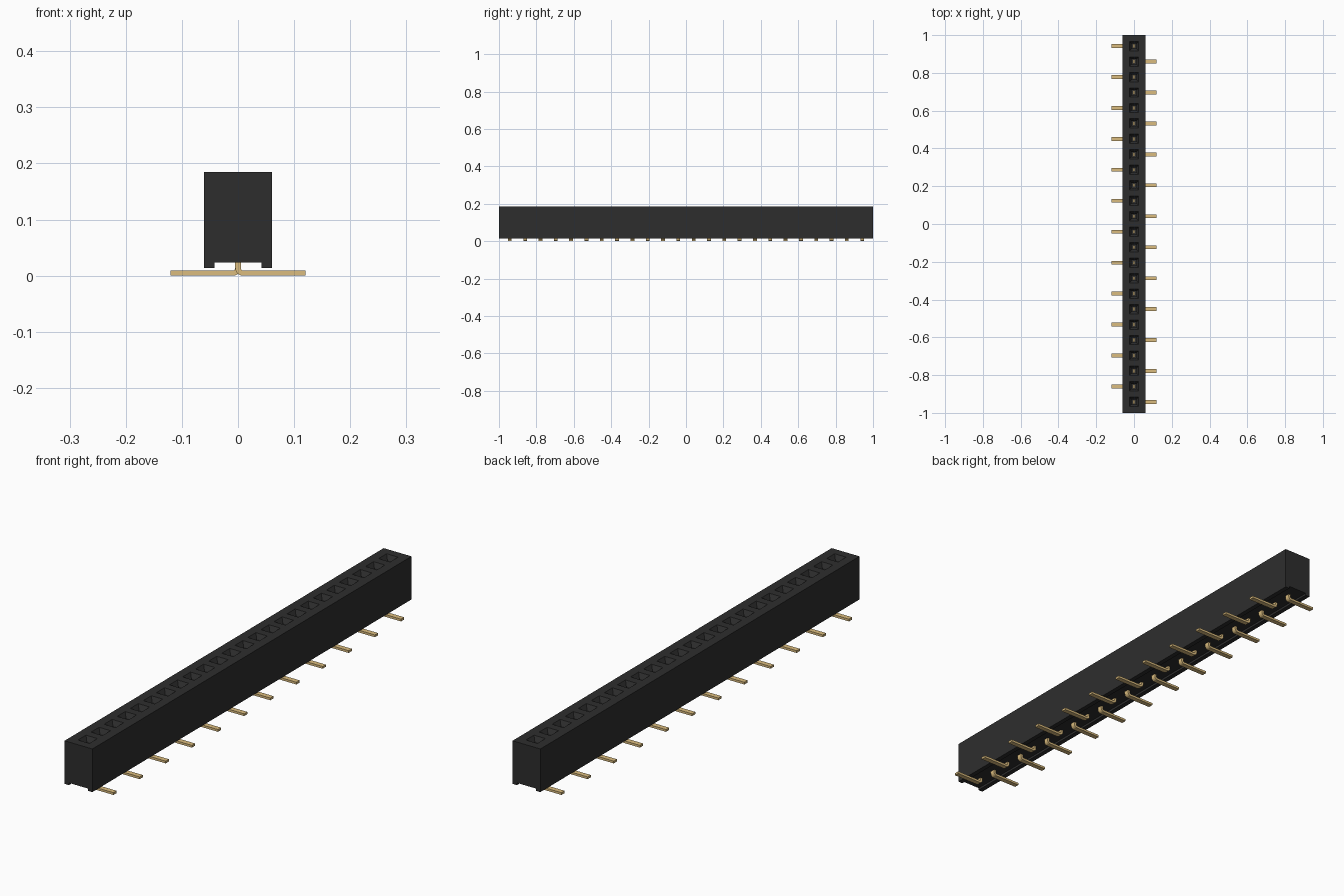
import bpy
import bmesh
import math
from mathutils import Vector

default = bpy.data.objects.get("Cube")
if default:
    bpy.data.objects.remove(default, do_unlink=True)

COUNT = 24
PITCH = 0.0819
TOP = 0.185


def material(name, color):
    m = bpy.data.materials.new(name)
    m.use_nodes = True
    m.diffuse_color = color
    m.node_tree.nodes["Principled BSDF"].inputs["Base Color"].default_value = color
    return m


black = material("black plastic", (0.027, 0.027, 0.027, 1))
gold = material("gold contact", (0.708, 0.504, 0.21, 1))


def new_object(name, bm, mat):
    bmesh.ops.recalc_face_normals(bm, faces=bm.faces)
    mesh = bpy.data.meshes.new(name)
    bm.to_mesh(mesh)
    bm.free()
    mesh.materials.append(mat)
    obj = bpy.data.objects.new(name, mesh)
    bpy.context.collection.objects.link(obj)
    return obj


def extrude_profile(bm, profile, y0, y1):
    """Sweep an x-z outline along y."""
    face = bm.faces.new([bm.verts.new((x, y0, z)) for x, z in profile])
    moved = bmesh.ops.extrude_face_region(bm, geom=[face])["geom"]
    verts = [v for v in moved if isinstance(v, bmesh.types.BMVert)]
    bmesh.ops.translate(bm, verts=verts, vec=(0, y1 - y0, 0))


def socket_cutter(bm, y):
    """Square lead-in funnel followed by a straight shaft."""
    rings = []
    for half, z in ((0.025, TOP + 0.01), (0.025, TOP), (0.013, TOP - 0.018), (0.013, 0.10)):
        rings.append([bm.verts.new((sx * half, y + sy * half, z))
                      for sx, sy in ((-1, -1), (1, -1), (1, 1), (-1, 1))])
    for a, b in zip(rings, rings[1:]):
        for i in range(4):
            j = (i + 1) % 4
            bm.faces.new((a[i], a[j], b[j], b[i]))
    bm.faces.new(rings[0])
    bm.faces.new(rings[-1])


def pin_profile(side):
    """Upright post bent into a flat foot pointing to one side."""
    half, thick, inner, reach = 0.005, 0.009, 0.004, 0.12
    outer = inner + 2 * half
    cx = half + inner
    angles = [math.radians(180 + 90 * i / 5) for i in range(6)]
    pts = [(-half, 0.14)]
    pts += [(cx + outer * math.cos(a), outer + outer * math.sin(a)) for a in angles]
    pts += [(reach, 0), (reach, thick)]
    pts += [(cx + inner * math.cos(a), thick + inner + inner * math.sin(a))
            for a in reversed(angles)]
    pts += [(half, 0.14)]
    return [(side * x, z) for x, z in pts]


positions = [(i - (COUNT - 1) / 2) * PITCH for i in range(COUNT)]

# Housing with a channel along the underside
bm = bmesh.new()
half_outline = [(0.042, 0.023), (0.042, 0.014), (0.061, 0.014), (0.061, TOP)]
outline = half_outline + [(-x, z) for x, z in reversed(half_outline)]
extrude_profile(bm, outline, -1, 1)
housing = new_object("housing", bm, black)

# Socket openings
bm = bmesh.new()
for y in positions:
    socket_cutter(bm, y)
cutter = new_object("socket_cutter", bm, black)
cutter.hide_render = True
cut = housing.modifiers.new("sockets", "BOOLEAN")
cut.operation = "DIFFERENCE"
cut.solver = "EXACT"
cut.object = cutter
bpy.context.view_layer.objects.active = housing
housing.select_set(True)
bpy.ops.object.modifier_apply(modifier=cut.name)
bpy.data.objects.remove(cutter, do_unlink=True)

# Contacts, with feet alternating sides
bm = bmesh.new()
for i, y in enumerate(positions):
    extrude_profile(bm, pin_profile(1 if i % 2 == 0 else -1), y - 0.01, y + 0.01)
new_object("contact_pins", bm, gold)
